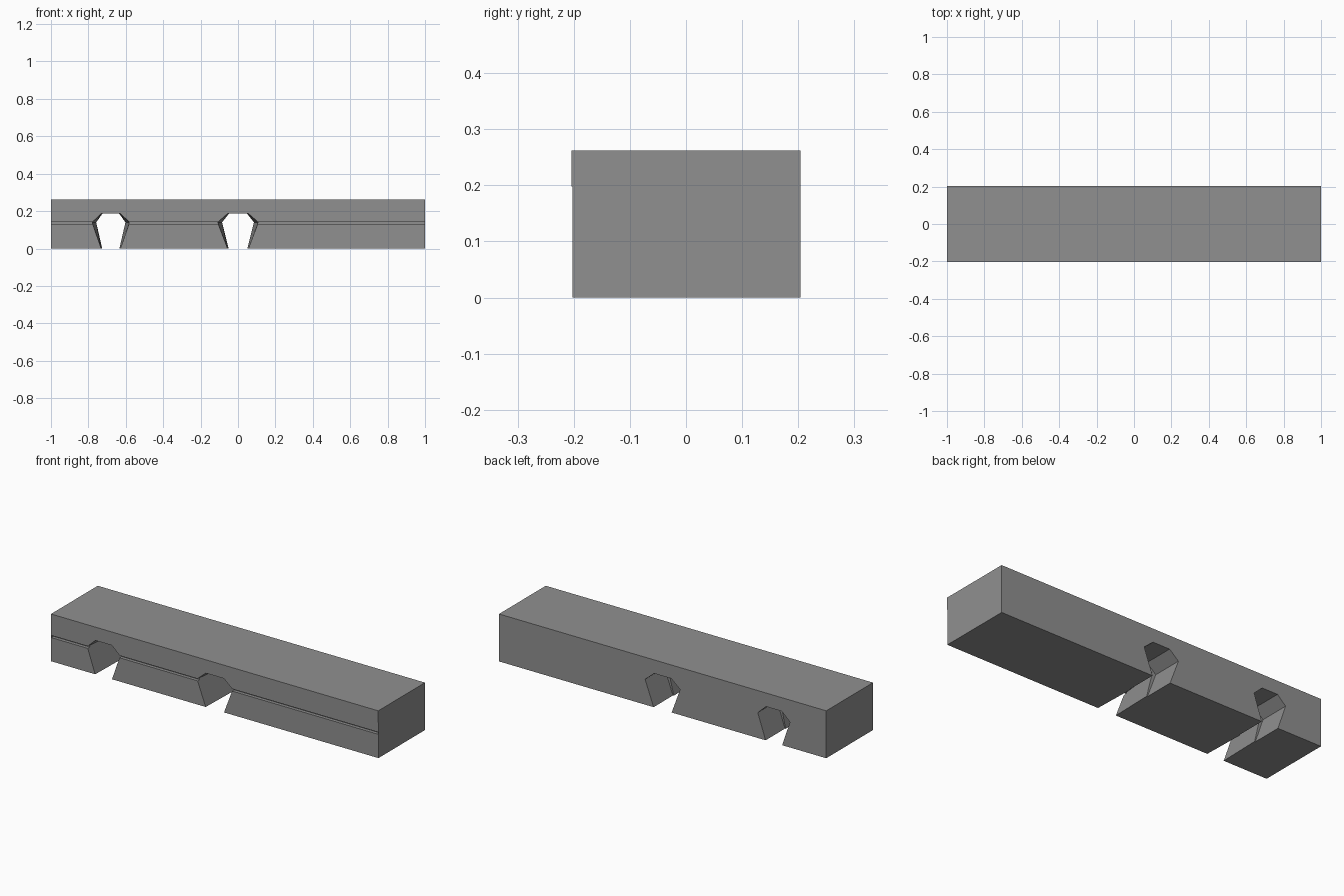
import bpy, bmesh

if "Cube" in bpy.data.objects:
    bpy.data.objects.remove(bpy.data.objects["Cube"])

Y_FRONT, Y_SEAM, Y_BACK = -0.204, 0.035, 0.204
Z_SEAM, Z_TOP = 0.198, 0.262
NOTCHES = [(-0.68, 0.92), (0.0, 1.0)]      # centre x, width scale

# Dark grey finish
grey = bpy.data.materials.new("dark_grey")
grey.diffuse_color = (0.28, 0.28, 0.28, 1)
grey.use_nodes = True
grey.node_tree.nodes["Principled BSDF"].inputs["Base Color"].default_value = grey.diffuse_color


def profile(low, mid, high, top):
    """Beam outline in x-z with keyhole notches cut from the underside."""
    pts = [(-1, 0)]
    for cx, s in NOTCHES:
        half = [(low, 0), (mid, 0.14), (high, 0.187)]
        pts += [(cx - w * s, z) for w, z in half]
        pts += [(cx + w * s, z) for w, z in reversed(half)]
    return pts + [(1, 0), (1, top), (-1, top)]


def loft(name, front, back, y0, y1):
    """Solid between two matching outlines at y0 and y1."""
    bm = bmesh.new()
    a = [bm.verts.new((x, y0, z)) for x, z in front]
    b = [bm.verts.new((x, y1, z)) for x, z in back]
    bm.faces.new(a)
    bm.faces.new(b[::-1])
    n = len(a)
    for i in range(n):
        j = (i + 1) % n
        bm.faces.new((a[j], a[i], b[i], b[j]))
    bmesh.ops.recalc_face_normals(bm, faces=bm.faces)
    mesh = bpy.data.meshes.new(name)
    bm.to_mesh(mesh)
    bm.free()
    mesh.materials.append(grey)
    obj = bpy.data.objects.new(name, mesh)
    bpy.context.collection.objects.link(obj)
    return obj


def rect(x, z0, z1):
    return [(-x, z0), (x, z0), (x, z1), (-x, z1)]


# Rear half, straight notches
rear = profile(0.055, 0.107, 0.052, Z_TOP)
loft("rear_beam", rear, rear, Y_SEAM, Y_BACK)

# Cap above the front insert
cap = rect(1, Z_SEAM, Z_TOP)
loft("front_cap", cap, cap, Y_FRONT, Y_SEAM)

# Front insert, notches taper inward towards the seam
insert = loft("front_insert", profile(0.056, 0.109, 0.055, Z_SEAM),
              profile(0.05, 0.085, 0.048, Z_SEAM), Y_FRONT + 0.002, Y_SEAM)

# Thin horizontal groove along the front
slot = rect(0.998, 0.131, 0.143)
cutter = loft("groove_cutter", slot, slot, Y_FRONT - 0.05, Y_FRONT + 0.02)
cutter.hide_render = True
mod = insert.modifiers.new("groove", 'BOOLEAN')
mod.operation = 'DIFFERENCE'
mod.solver = 'EXACT'
mod.object = cutter
bpy.context.view_layer.objects.active = insert
bpy.ops.object.modifier_apply(modifier=mod.name)
bpy.data.objects.remove(cutter)
